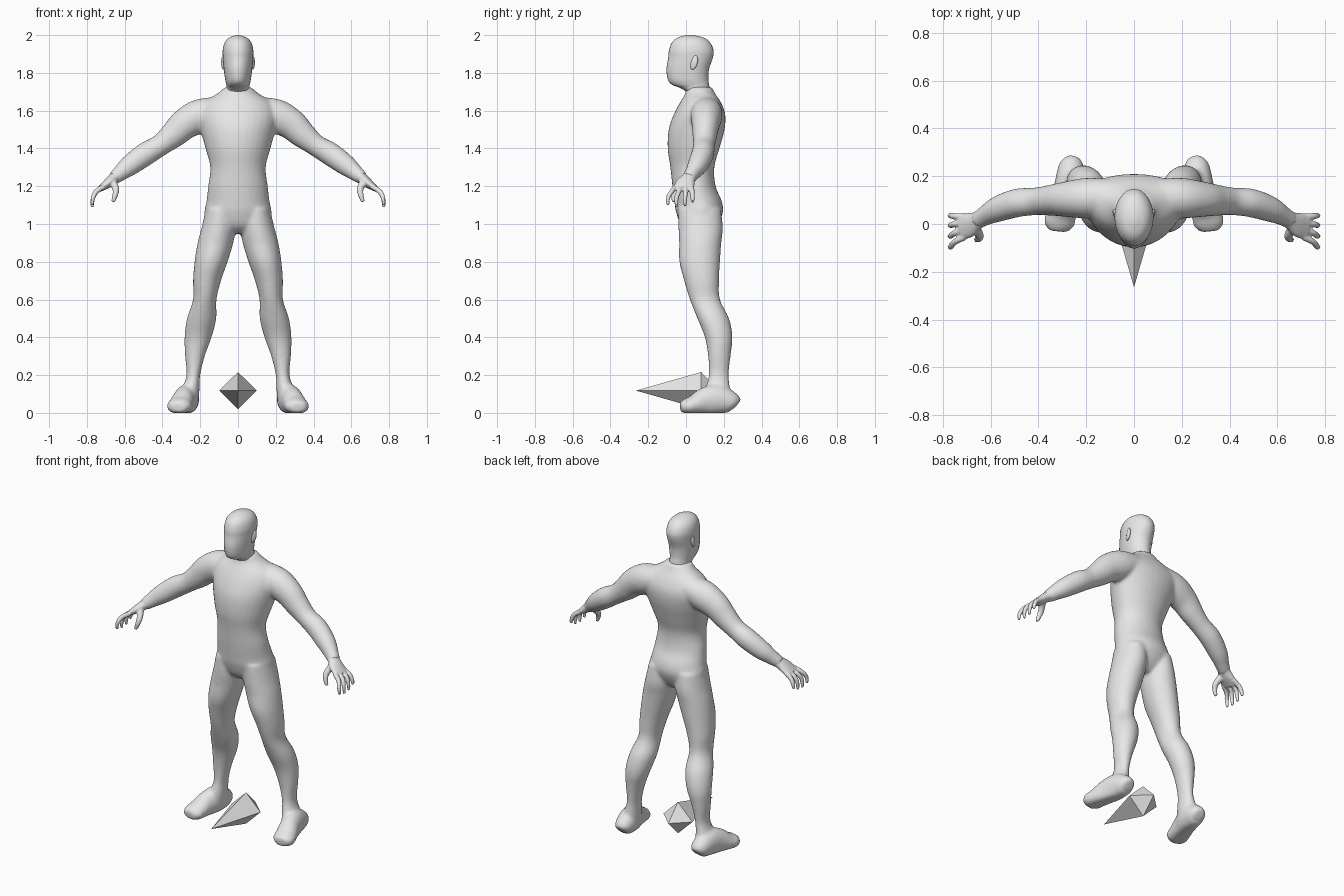
import bpy, bmesh, math
from mathutils import Vector

cube = bpy.data.objects.get("Cube")
if cube:
    bpy.data.objects.remove(cube)

grey = bpy.data.materials.new("plain grey")
grey.use_nodes = True
grey.diffuse_color = (0.8, 0.8, 0.8, 1)
grey.node_tree.nodes["Principled BSDF"].inputs["Base Color"].default_value = (0.8, 0.8, 0.8, 1)


def spline(keys, steps=5):
    """Smoothly resample a list of number tuples."""
    out = []
    for i in range(len(keys) - 1):
        a, b, c, d = (keys[min(max(i + k, 0), len(keys) - 1)] for k in (-1, 0, 1, 2))
        for s in range(steps):
            t = s / steps
            out.append([q + t * (r - p) / 2 + t * t * (2 * p - 5 * q + 4 * r - w) / 2
                        + t ** 3 * (3 * q - p - 3 * r + w) / 2
                        for p, q, r, w in zip(a, b, c, d)])
    return out + [list(keys[-1])]


def loft(bm, rings):
    """Skin a list of point rings and cap both ends."""
    loops = [[bm.verts.new(p) for p in ring] for ring in rings]
    n = len(loops[0])
    for lo, hi in zip(loops, loops[1:]):
        for i in range(n):
            j = (i + 1) % n
            bm.faces.new((lo[i], lo[j], hi[j], hi[i]))
    bm.faces.new(loops[0][::-1])
    bm.faces.new(loops[-1])


def column(bm, keys, n=32):
    """Upright form: z, left x, right x, front y, back y, y of widest point."""
    rings = []
    for z, x0, x1, yf, yb, ym in spline(keys):
        ring = []
        for i in range(n):
            a = 2 * math.pi * i / n
            s = math.sin(a)
            reach = yb - ym if s > 0 else ym - yf
            ring.append(((x0 + x1) / 2 + (x1 - x0) / 2 * math.cos(a), ym + reach * s, z))
        rings.append(ring)
    loft(bm, rings)


def tube(bm, keys, ref, n=20):
    """Bent form: x, y, z and two radii, square to its path."""
    pts = spline(keys)
    rings = []
    for i, (x, y, z, ra, rb) in enumerate(pts):
        t = Vector(pts[min(i + 1, len(pts) - 1)][:3]) - Vector(pts[max(i - 1, 0)][:3])
        u = t.cross(Vector(ref)).normalized()
        v = u.cross(t).normalized()
        rings.append([Vector((x, y, z)) + u * ra * math.cos(2 * math.pi * k / n)
                      + v * rb * math.sin(2 * math.pi * k / n) for k in range(n)])
    loft(bm, rings)


def mirror_all(bm):
    copy = bmesh.ops.duplicate(bm, geom=bm.verts[:] + bm.edges[:] + bm.faces[:])
    for v in copy["geom"]:
        if isinstance(v, bmesh.types.BMVert):
            v.co.x *= -1


def finish(name, bm, voxel=0, passes=0, smooth=True):
    bmesh.ops.recalc_face_normals(bm, faces=bm.faces)
    mesh = bpy.data.meshes.new(name)
    for f in bm.faces:
        f.smooth = smooth
    bm.to_mesh(mesh)
    bm.free()
    mesh.materials.append(grey)
    obj = bpy.data.objects.new(name, mesh)
    bpy.context.collection.objects.link(obj)
    if voxel:
        rm = obj.modifiers.new("Blend", "REMESH")
        rm.mode = "VOXEL"
        rm.voxel_size = voxel
        rm.use_smooth_shade = True
        sm = obj.modifiers.new("Soften", "SMOOTH")
        sm.factor = 0.5
        sm.iterations = passes
    return obj


Y, Z = (0, 1, 0), (0, 0, 1)

# Body: limbs first, mirrored, then the torso, all blended together
bm = bmesh.new()
column(bm, [  # leg
    (1.08, .015, .17, -.04, .185, .08), (.98, .012, .193, -.04, .195, .08),
    (.9, .025, .214, -.036, .187, .08), (.8, .055, .23, -.035, .18, .08),
    (.7, .09, .238, -.01, .175, .09), (.6, .114, .238, .02, .18, .1),
    (.5, .115, .27, .06, .228, .14), (.4, .14, .283, .1, .246, .17),
    (.3, .176, .28, .117, .236, .17), (.2, .2, .273, .12, .226, .17),
    (.12, .204, .3, .1, .235, .17), (.05, .21, .32, .09, .25, .17)])
tube(bm, [  # foot
    (.26, .268, .04, .03, .03), (.262, .245, .055, .053, .055),
    (.27, .17, .07, .062, .08), (.288, .1, .06, .06, .075),
    (.305, .04, .042, .064, .052), (.314, 0, .034, .064, .042),
    (.318, -.03, .03, .04, .027)], Z)
tube(bm, [  # arm
    (.1, .11, 1.6, .075, .08), (.2, .108, 1.572, .09, .085), (.28, .104, 1.53, .083, .075),
    (.34, .1, 1.475, .072, .066), (.41, .095, 1.418, .058, .058), (.49, .088, 1.37, .062, .06),
    (.57, .062, 1.312, .056, .054), (.62, .036, 1.272, .044, .042),
    (.66, .012, 1.24, .034, .036)], Y)
for v in bm.verts:
    v.co.z = max(v.co.z, 0.0)
mirror_all(bm)
column(bm, [(z, -w, w, yf, yb, ym) for z, w, yf, yb, ym in (  # torso
    (.95, .06, .02, .13, .08), (.99, .16, -.025, .165, .08), (1.06, .178, -.052, .195, .08),
    (1.12, .167, -.062, .19, .07), (1.2, .158, -.072, .157, .05), (1.3, .147, -.083, .15, .04),
    (1.4, .172, -.097, .177, .06), (1.5, .2, -.092, .204, .09), (1.58, .22, -.065, .208, .12),
    (1.64, .19, -.034, .187, .11), (1.69, .11, -.005, .155, .09), (1.725, .07, .0, .138, .07))])
finish("body", bm, 0.009, 8)

# Hands: palm, four curled fingers and a thumb
bm = bmesh.new()
tube(bm, [(.62, .036, 1.27, .035, .034), (.655, .015, 1.243, .03, .038),
          (.69, -.004, 1.215, .025, .052), (.728, -.016, 1.187, .016, .052)], Y)
for base, tip, drop in ((-.055, -.095, 1.1), (-.025, -.05, 1.09), (.004, -.005, 1.095), (.03, .035, 1.115)):
    tube(bm, [(.71, base, 1.198, .014, .014), (.75, (base + tip) / 2, 1.172, .014, .013),
              (.767, tip, 1.14, .012, .012), (.772, tip, drop, .008, .008)], Y, 12)
tube(bm, [(.665, -.015, 1.225, .022, .022), (.647, -.048, 1.185, .018, .017),
          (.65, -.062, 1.155, .015, .014), (.662, -.066, 1.118, .01, .01)], Y, 12)
mirror_all(bm)
finish("hands", bm, 0.005, 3)

# Head and neck
bm = bmesh.new()
column(bm, [(z, -w, w, yf, yb, ym) for z, w, yf, yb, ym in (
    (1.66, .065, .02, .13, .07), (1.7, .064, .0, .128, .06), (1.722, .06, -.035, .125, .05),
    (1.738, .062, -.075, .122, .04), (1.765, .068, -.096, .118, .03), (1.82, .075, -.103, .122, .03),
    (1.88, .08, -.094, .142, .03), (1.92, .081, -.09, .146, .03), (1.96, .071, -.075, .128, .03),
    (1.986, .048, -.045, .095, .025), (2.0, .012, .0, .04, .02))])
finish("head", bm)

# Ears
bm = bmesh.new()
bmesh.ops.create_uvsphere(bm, u_segments=16, v_segments=10, radius=1)
for v in bm.verts:
    x, y, z = v.co
    v.co = (.077 + .011 * x + .006 * y, .042 + .02 * y + .007 * z, 1.855 + .038 * z)
mirror_all(bm)
finish("ears", bm)

# Four-sided pointer lying between the feet
bm = bmesh.new()
ring = [bm.verts.new((.1 * math.cos(k * math.pi / 2), .08, .118 + .098 * math.sin(k * math.pi / 2)))
        for k in range(4)]
for end in (-.265, .175):
    point = bm.verts.new((0, end, .118))
    for k in range(4):
        bm.faces.new((ring[k], ring[(k + 1) % 4], point))
finish("pointer", bm, smooth=False)
